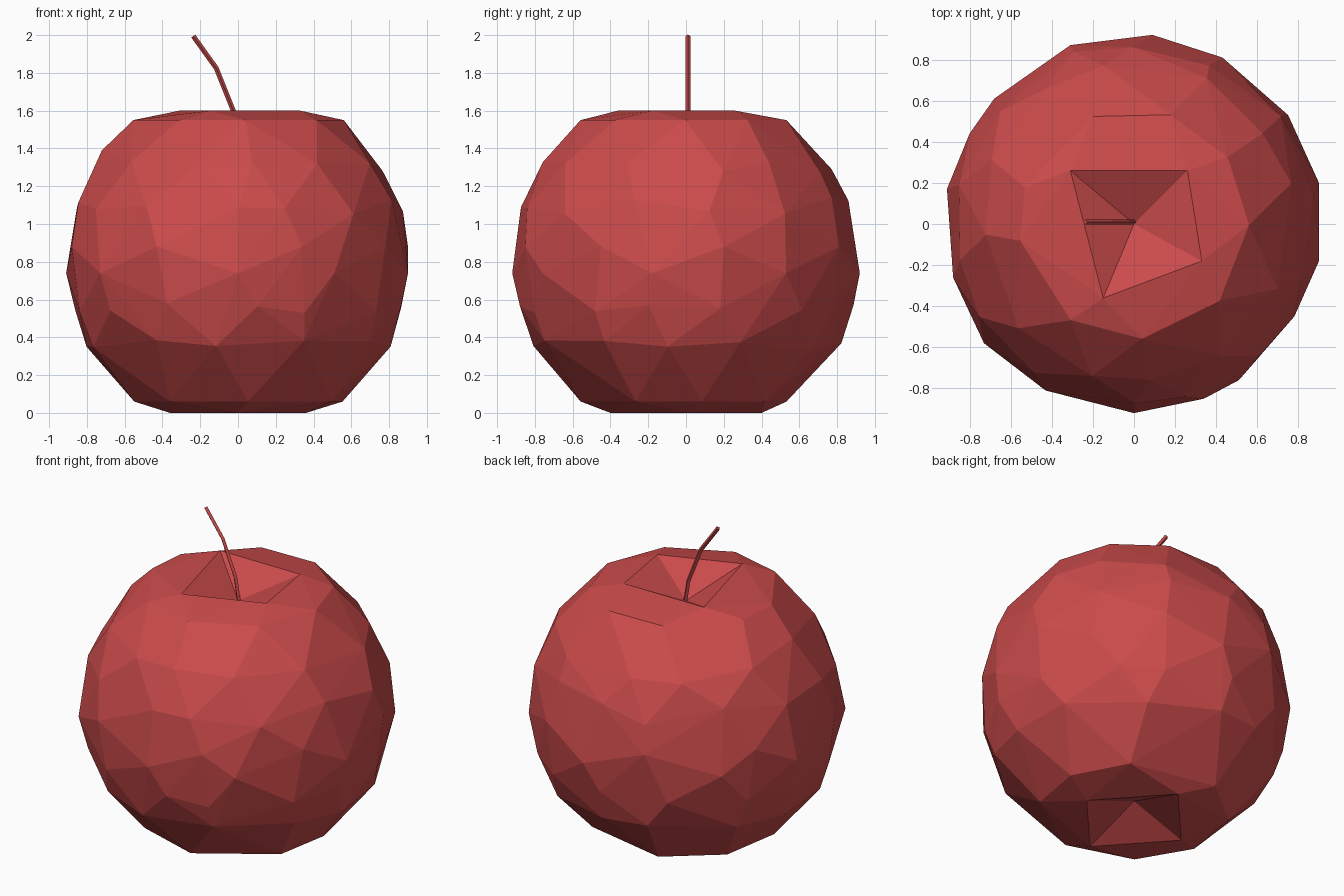
import bpy, bmesh, math, random

if "Cube" in bpy.data.objects:
    bpy.data.objects.remove(bpy.data.objects["Cube"])

random.seed(4)

red = bpy.data.materials.new("red")
red.diffuse_color = (0.6, 0.07, 0.07, 1)
red.use_nodes = True
red.node_tree.nodes["Principled BSDF"].inputs["Base Color"].default_value = red.diffuse_color

# Fruit skin: irregular rings of points wrapped in a hull
top_rim = [(-0.31, 0.26), (0.26, 0.26), (0.33, -0.18), (-0.15, -0.36)]
low_rim = [(0.36, 0), (0, 0.4), (-0.36, 0), (0, -0.4)]
waist = [(0.09, 0.92), (0.43, 0.81), (0.75, 0.53), (0.9, 0.2), (0.9, -0.18),
         (0.78, -0.45), (0.51, -0.76), (0.34, -0.85), (0, -0.92), (-0.43, -0.81),
         (-0.73, -0.58), (-0.88, -0.26), (-0.91, 0.17), (-0.8, 0.44),
         (-0.68, 0.61), (-0.31, 0.87)]
profile = [(0.37, 0), (0.56, 0.06), (0.71, 0.2), (0.82, 0.36), (0.89, 0.58),
           (0.92, 0.8), (0.885, 1.06), (0.81, 1.25), (0.71, 1.41), (0.56, 1.55), (0.37, 1.6)]


def radius(z):
    for (r0, z0), (r1, z1) in zip(profile, profile[1:]):
        if z <= z1:
            return r0 + (r1 - r0) * (z - z0) / (z1 - z0)
    return profile[-1][0]


bm = bmesh.new()
rims = [[bm.verts.new((x, y, z)) for x, y in pts]
        for pts, z in ((top_rim, 1.6), (low_rim, 0))]
for i, (x, y) in enumerate(waist):
    bm.verts.new((x, y, 0.8 + (0.08 if i % 2 else -0.06)))
for z0, count, jitter in ((0.06, 8, 0), (0.35, 12, 0.04), (0.56, 14, 0.04),
                          (1.1, 14, 0.05), (1.33, 12, 0.06), (1.55, 9, 0)):
    phase = random.random()
    for i in range(count):
        z = z0 + random.uniform(-jitter, jitter)
        a = (i + phase + random.uniform(-0.2, 0.2)) * math.tau / count
        bm.verts.new((radius(z) * math.cos(a), radius(z) * math.sin(a), z))
bmesh.ops.convex_hull(bm, input=bm.verts[:])

# Dimples: open the flat caps and fan them inward
for rim, z in zip(rims, (1.46, 0.13)):
    caps = [f for f in bm.faces if all(v in rim for v in f.verts)]
    bmesh.ops.delete(bm, geom=caps, context='FACES')
    centre = bm.verts.new((0, 0, z))
    for i in range(4):
        bm.faces.new((rim[i], rim[(i + 1) % 4], centre))
loose = [v for v in bm.verts if not v.link_faces]
bmesh.ops.delete(bm, geom=loose, context='VERTS')
bmesh.ops.recalc_face_normals(bm, faces=bm.faces[:])
mesh = bpy.data.meshes.new("fruit_body")
bm.to_mesh(mesh)
bm.free()
mesh.materials.append(red)
bpy.context.collection.objects.link(bpy.data.objects.new("fruit_body", mesh))

# Stem: thin bent four-sided rod
path = [(0, 0.01, 1.45), (-0.025, 0.01, 1.6), (-0.115, 0.01, 1.825), (-0.237, 0.01, 1.995)]
curve = bpy.data.curves.new("stem", 'CURVE')
curve.dimensions = '3D'
curve.bevel_depth = 0.013
curve.bevel_resolution = 0
curve.use_fill_caps = True
line = curve.splines.new('POLY')
line.points.add(len(path) - 1)
for p, co in zip(line.points, path):
    p.co = (*co, 1)
line.use_smooth = False
curve.materials.append(red)
bpy.context.collection.objects.link(bpy.data.objects.new("stem", curve))
